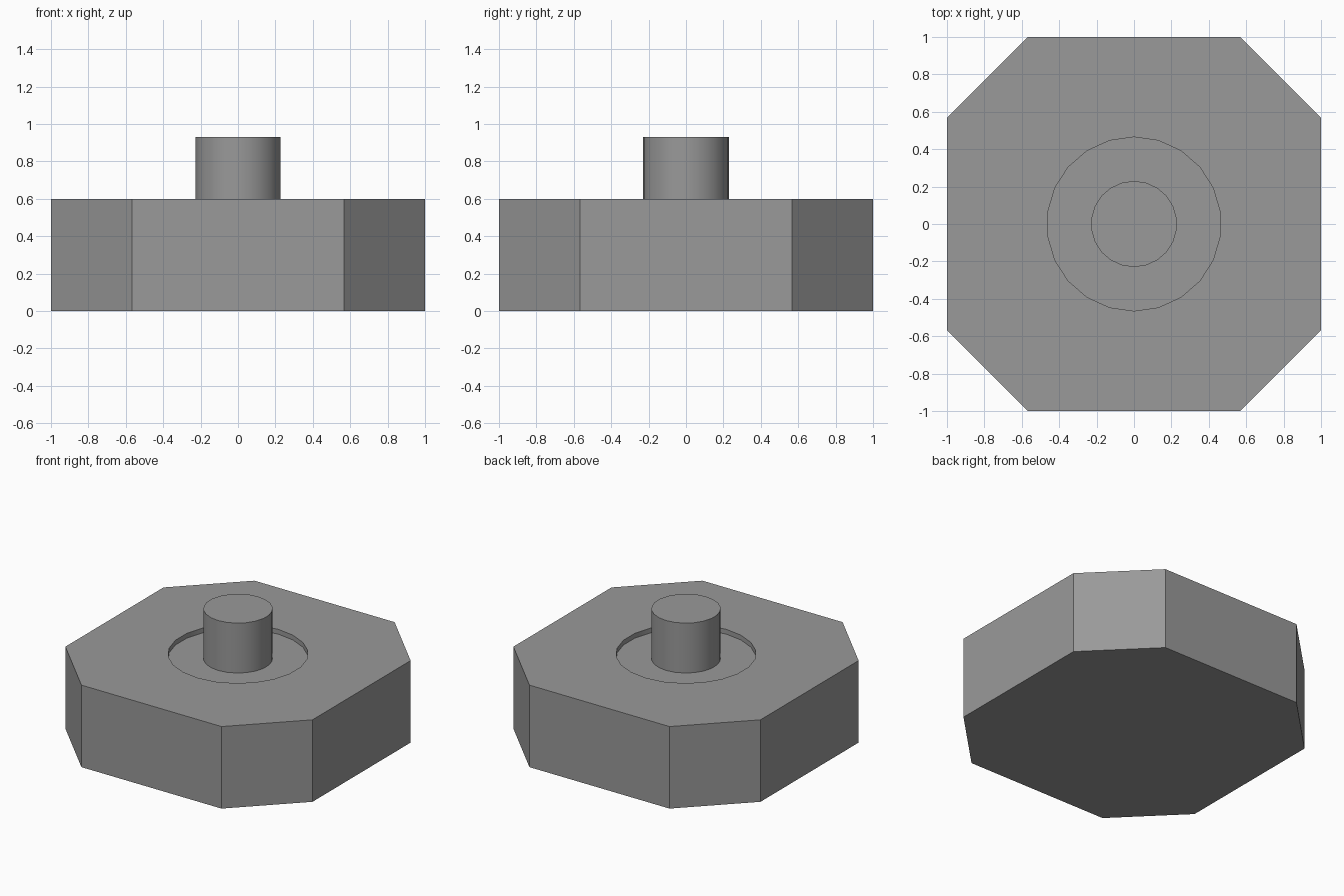
import bpy
import math

if "Cube" in bpy.data.objects:
    bpy.data.objects.remove(bpy.data.objects["Cube"], do_unlink=True)

BLOCK_H, FLOOR_Z, POST_TOP = 0.60, 0.565, 0.93
CHAMFER = 0.433
SIDES = 22

# One plain grey for every part
grey = bpy.data.materials.new("plain grey")
grey.use_nodes = True
colour = (0.32, 0.32, 0.32, 1.0)
grey.diffuse_color = colour
grey.node_tree.nodes["Principled BSDF"].inputs["Base Color"].default_value = colour


def cylinder(name, radius, z0, z1):
    """Upright cylinder with a corner on the y axis."""
    bpy.ops.mesh.primitive_cylinder_add(
        vertices=SIDES, radius=radius, depth=z1 - z0, location=(0, 0, (z0 + z1) / 2))
    obj = bpy.context.object
    obj.name = name
    obj.data.materials.append(grey)
    return obj


def apply_modifier(obj, mod):
    bpy.context.view_layer.objects.active = obj
    bpy.ops.object.modifier_apply(modifier=mod.name)


def smooth(obj):
    bpy.ops.object.select_all(action='DESELECT')
    obj.select_set(True)
    bpy.context.view_layer.objects.active = obj
    bpy.ops.object.shade_smooth_by_angle(angle=math.radians(30))


# Base block with its four upright corners cut off
bpy.ops.mesh.primitive_cube_add(size=2, location=(0, 0, BLOCK_H / 2))
block = bpy.context.object
block.name = "base_block"
block.scale.z = BLOCK_H / 2
bpy.ops.object.transform_apply(location=True, rotation=False, scale=True)
block.data.materials.append(grey)

weights = block.data.attributes.new("bevel_weight_edge", 'FLOAT', 'EDGE')
for edge in block.data.edges:
    a, b = (block.data.vertices[i].co for i in edge.vertices)
    weights.data[edge.index].value = 1.0 if abs(a.z - b.z) > 0.1 else 0.0
bevel = block.modifiers.new("corner_chamfer", 'BEVEL')
bevel.limit_method = 'WEIGHT'
bevel.width = CHAMFER
bevel.segments = 1
bevel.use_clamp_overlap = False
apply_modifier(block, bevel)

# Shallow round recess in the top
cutter = cylinder("recess_cutter", 0.465, FLOOR_Z, BLOCK_H + 0.2)
cutter.hide_render = True
cut = block.modifiers.new("recess", 'BOOLEAN')
cut.operation = 'DIFFERENCE'
cut.solver = 'EXACT'
cut.object = cutter
apply_modifier(block, cut)
bpy.data.objects.remove(cutter, do_unlink=True)
smooth(block)

# Post standing on the recess floor
post = cylinder("post", 0.23, FLOOR_Z, POST_TOP)
smooth(post)
